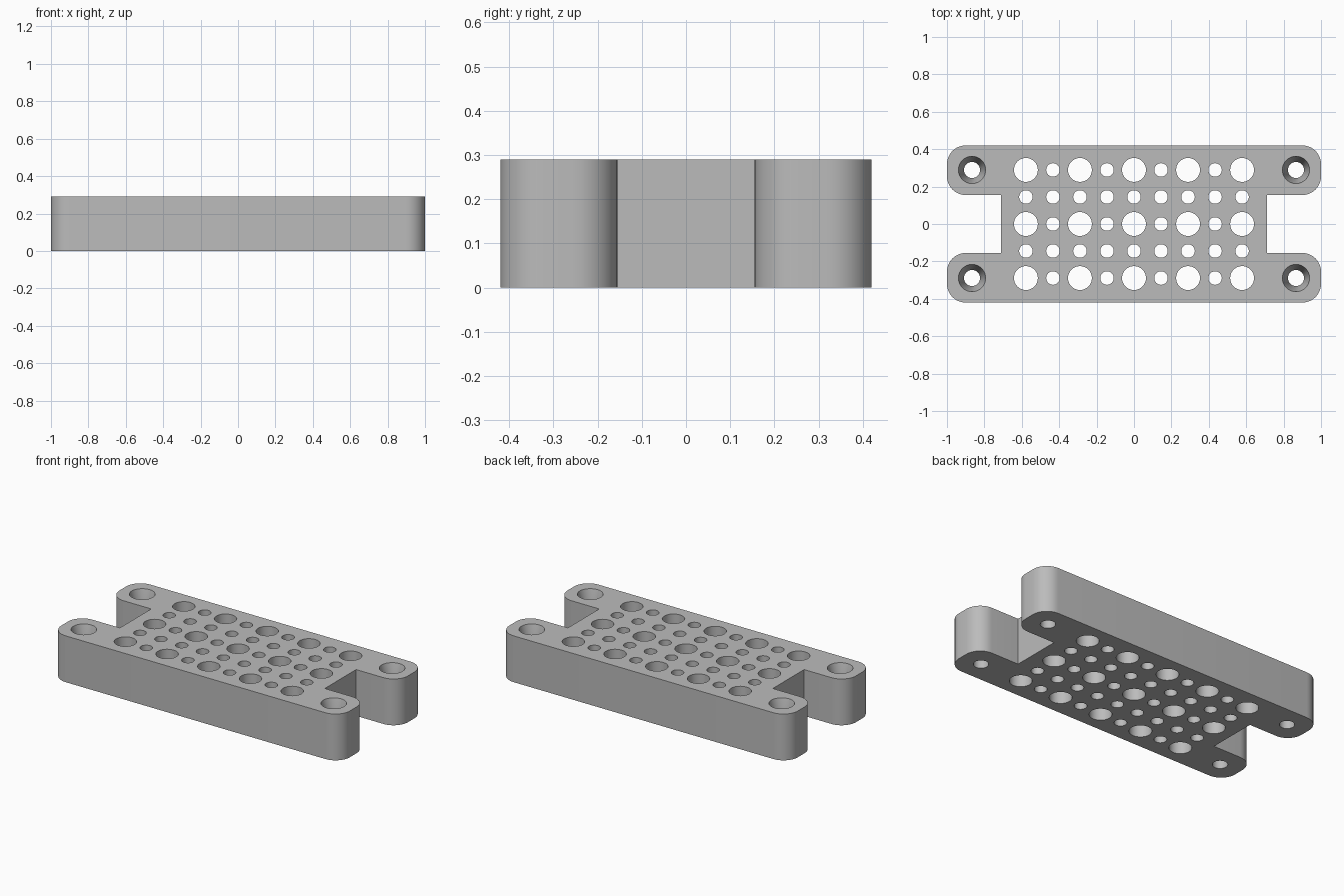
import bpy, bmesh, math

cube = bpy.data.objects.get("Cube")
if cube:
    bpy.data.objects.remove(cube, do_unlink=True)

HEIGHT = 0.29
HALF_Y = 0.42
NOTCH_X, NOTCH_Y = 0.71, 0.155
CORNER = 0.1
PITCH = 0.1445

grey = bpy.data.materials.new("plain grey")
grey.use_nodes = True
colour = (0.5, 0.5, 0.5, 1)
grey.diffuse_color = colour
grey.node_tree.nodes["Principled BSDF"].inputs["Base Color"].default_value = colour


def make_object(name, bm):
    bmesh.ops.recalc_face_normals(bm, faces=bm.faces)
    mesh = bpy.data.meshes.new(name)
    bm.to_mesh(mesh)
    bm.free()
    obj = bpy.data.objects.new(name, mesh)
    bpy.context.collection.objects.link(obj)
    mesh.materials.append(grey)
    return obj


def lathe(bm, x, y, profile, segments=32):
    """Closed solid of revolution from (radius, z) pairs, bottom to top."""
    rings = []
    for radius, z in profile:
        angles = [2 * math.pi * i / segments for i in range(segments)]
        rings.append([bm.verts.new((x + radius * math.cos(a), y + radius * math.sin(a), z))
                      for a in angles])
    for low, high in zip(rings, rings[1:]):
        for i in range(segments):
            j = (i + 1) % segments
            bm.faces.new((low[i], low[j], high[j], high[i]))
    bm.faces.new(rings[0][::-1])
    bm.faces.new(rings[-1])


# Plate outline: one arm with rounded end, mirrored to four corners
def arc(cx, cy, start):
    return [(cx + CORNER * math.cos(start + math.pi / 2 * i / 10),
             cy + CORNER * math.sin(start + math.pi / 2 * i / 10)) for i in range(11)]


quarter = [(NOTCH_X, NOTCH_Y)]
quarter += arc(1 - CORNER, NOTCH_Y + CORNER, -math.pi / 2)
quarter += arc(1 - CORNER, HALF_Y - CORNER, 0)
half = quarter + [(-x, y) for x, y in reversed(quarter)]
outline = half + [(x, -y) for x, y in reversed(half)]

bm = bmesh.new()
base = bm.faces.new([bm.verts.new((x, y, 0)) for x, y in outline])
solid = bmesh.ops.extrude_face_region(bm, geom=[base])
top = [v for v in solid["geom"] if isinstance(v, bmesh.types.BMVert)]
bmesh.ops.translate(bm, verts=top, vec=(0, 0, HEIGHT))
plate = make_object("perforated_plate", bm)

# Hole grid: large holes at every second row and column, small ones between
bm = bmesh.new()
for col in range(-4, 5):
    for row in range(-2, 3):
        radius = 0.064 if col % 2 == 0 and row % 2 == 0 else 0.036
        lathe(bm, col * PITCH, row * PITCH, [(radius, -0.1), (radius, HEIGHT + 0.1)])

# Countersunk screw holes in the arms
for sx in (-1, 1):
    for sy in (-1, 1):
        lathe(bm, sx * 0.866, sy * 2 * PITCH,
              [(0.043, -0.1), (0.043, HEIGHT - 0.12), (0.073, HEIGHT), (0.073, HEIGHT + 0.1)])
cutter = make_object("hole_cutter", bm)
cutter.hide_render = True

# Cut the holes, then drop the cutter
cut = plate.modifiers.new("holes", "BOOLEAN")
cut.operation = "DIFFERENCE"
cut.solver = "EXACT"
cut.object = cutter
bpy.ops.object.select_all(action="DESELECT")
plate.select_set(True)
bpy.context.view_layer.objects.active = plate
bpy.ops.object.modifier_apply(modifier=cut.name)
bpy.data.objects.remove(cutter, do_unlink=True)
bpy.ops.object.shade_smooth_by_angle(angle=math.radians(30))
